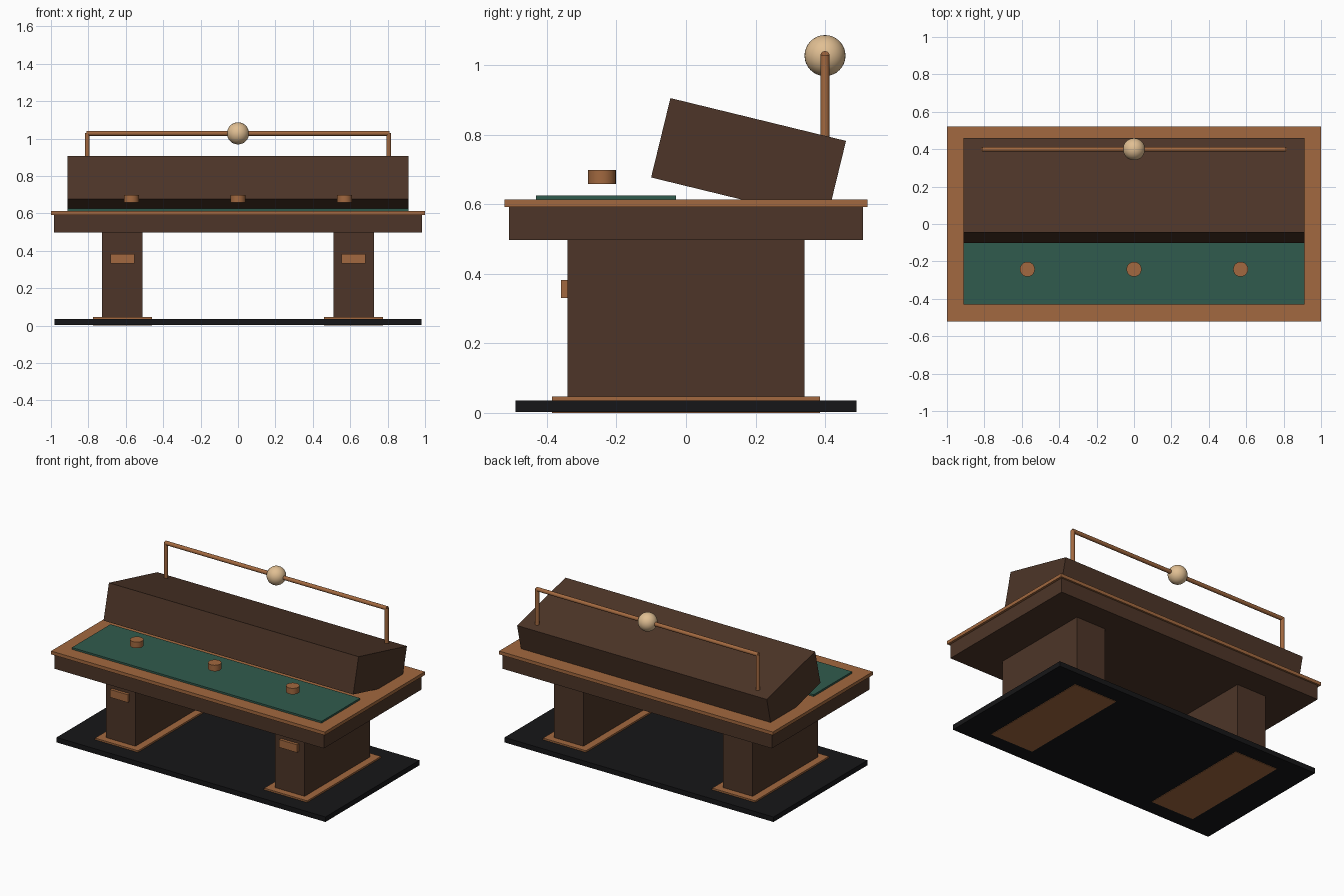
import bpy, math

if "Cube" in bpy.data.objects:
    bpy.data.objects.remove(bpy.data.objects["Cube"])


def material(name, rgb):
    m = bpy.data.materials.new(name)
    m.diffuse_color = (*rgb, 1)
    m.use_nodes = True
    m.node_tree.nodes["Principled BSDF"].inputs["Base Color"].default_value = m.diffuse_color
    return m


WOOD = material("dark_wood", (0.075, 0.036, 0.021))
COPPER = material("copper", (0.36, 0.14, 0.05))
FELT = material("green_felt", (0.03, 0.105, 0.075))
BLACK = material("black", (0.008, 0.008, 0.009))
GLOW = material("warm_globe", (0.75, 0.52, 0.29))


def finish(name, mat, smooth=False):
    ob = bpy.context.object
    ob.name = name
    ob.data.materials.append(mat)
    if smooth:
        bpy.ops.object.shade_smooth_by_angle()
    return ob


def box(name, center, size, mat, tilt=0):
    bpy.ops.mesh.primitive_cube_add(size=1, location=center)
    ob = bpy.context.object
    ob.scale = size
    bpy.ops.object.transform_apply(location=False, rotation=False, scale=True)
    ob.rotation_euler.x = tilt
    return finish(name, mat)


def slab(name, x, width, depth, z0, z1, mat, y=0):
    return box(name, (x, y, (z0 + z1) / 2), (width, depth, z1 - z0), mat)


def cylinder(name, center, r, length, mat, rot=(0, 0, 0)):
    bpy.ops.mesh.primitive_cylinder_add(vertices=24, radius=r, depth=length,
                                        location=center, rotation=rot)
    return finish(name, mat, True)


# Floor base
slab("base", 0, 1.964, 0.98, 0.003, 0.036, BLACK)

# Pedestals with foot plates and front plaques
for side, s in (("left", -1), ("right", 1)):
    x = s * 0.618
    slab(side + "_foot_plate", x, 0.314, 0.77, 0, 0.047, COPPER)
    slab(side + "_pedestal", x, 0.216, 0.682, 0.0005, 0.5, WOOD)
    slab(side + "_plaque", x, 0.13, 0.03, 0.331, 0.383, COPPER, y=-0.345)

# Desk body, rim and felt surface
slab("desk_body", 0, 1.97, 1.02, 0.497, 0.593, WOOD)
slab("desk_rim", 0, 2.0, 1.044, 0.592, 0.614, COPPER)
slab("felt_surface", 0, 1.824, 0.402, 0.605, 0.626, FELT, y=-0.23)

# Tilted cabinet, its rear edge sunk into the desk
box("tilted_cabinet", (0, 0.18, 0.73), (1.824, 0.52, 0.235), WOOD,
    tilt=-math.radians(13.7))

# Floating knobs
for i, x in enumerate((-0.57, 0, 0.57)):
    cylinder(f"knob_{i + 1}", (x, -0.242, 0.679), 0.04, 0.04, COPPER)

# Overhead rail, posts and globe
for side, s in (("left", -1), ("right", 1)):
    cylinder(side + "_post", (s * 0.806, 0.4, 0.90), 0.013, 0.26, COPPER)
cylinder("rail", (0, 0.4, 1.028), 0.013, 1.62, COPPER, (0, math.pi / 2, 0))
bpy.ops.mesh.primitive_uv_sphere_add(segments=32, ring_count=16, radius=0.059,
                                     location=(0, 0.4, 1.028))
finish("globe", GLOW, True)
